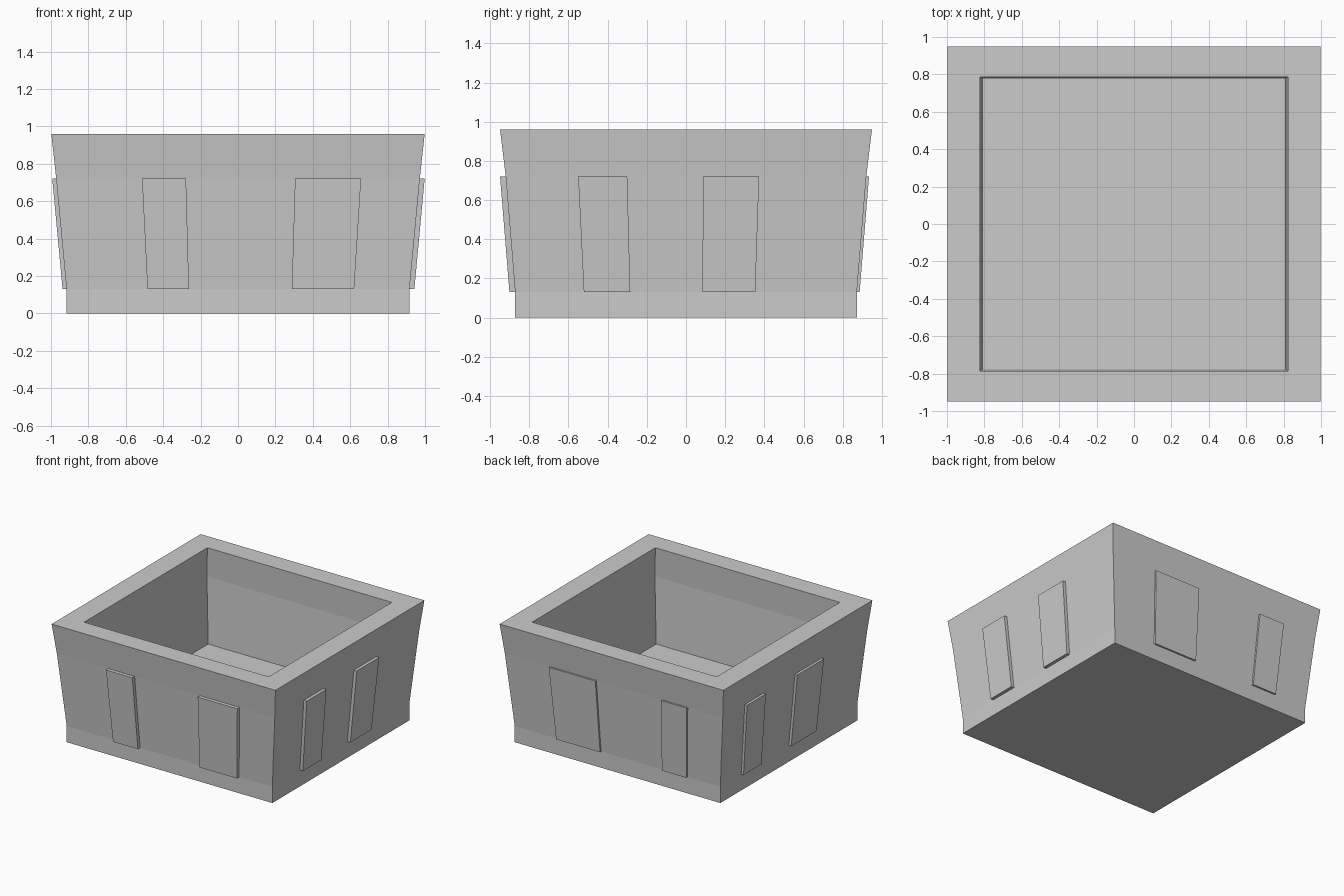
import bpy
import bmesh
from mathutils import Vector

if "Cube" in bpy.data.objects:
    bpy.data.objects.remove(bpy.data.objects["Cube"], do_unlink=True)

GREY = (0.6, 0.6, 0.6, 1.0)
mat = bpy.data.materials.new("plain_grey")
mat.use_nodes = True
mat.diffuse_color = GREY
shader = mat.node_tree.nodes["Principled BSDF"]
shader.inputs["Base Color"].default_value = GREY
shader.inputs["Roughness"].default_value = 0.8


def loft(name, rings):
    """Skin a stack of four-cornered rings and cap both ends."""
    bm = bmesh.new()
    loops = [[bm.verts.new(p) for p in ring] for ring in rings]
    for low, high in zip(loops, loops[1:]):
        for i in range(4):
            j = (i + 1) % 4
            bm.faces.new((low[i], low[j], high[j], high[i]))
    bm.faces.new(loops[0][::-1])
    bm.faces.new(loops[-1])
    bmesh.ops.recalc_face_normals(bm, faces=bm.faces)
    mesh = bpy.data.meshes.new(name)
    bm.to_mesh(mesh)
    bm.free()
    mesh.materials.append(mat)
    obj = bpy.data.objects.new(name, mesh)
    bpy.context.collection.objects.link(obj)
    return obj


def rectangle(hx, hy, z):
    return [(sx * hx, sy * hy, z) for sx, sy in ((-1, -1), (1, -1), (1, 1), (-1, 1))]


# Heights and half sizes of the wall where the panels sit
LOW, HIGH, TOP, FLOOR = 0.13, 0.72, 0.96, 0.19
LOW_X, LOW_Y = 0.917, 0.872
HIGH_X, HIGH_Y = 0.972, 0.920

# Tub: up the flared outside, over the rim, down the inside to the floor
profile = [
    (LOW_X, LOW_Y, 0), (LOW_X, LOW_Y, LOW), (HIGH_X, HIGH_Y, HIGH), (0.998, 0.949, TOP),
    (0.823, 0.785, TOP), (0.835, 0.797, HIGH), (0.81, 0.777, FLOOR),
]
loft("tub_body", [rectangle(*p) for p in profile])


def panel(name, axis, sign, start, end, thick):
    """Raised panel lying on one wall, narrowing downward with the wall."""
    def point(along, t, extra):
        half = Vector((LOW_X, LOW_Y)).lerp(Vector((HIGH_X, HIGH_Y)), t)
        p = Vector((0, 0, LOW + (HIGH - LOW) * t))
        p[axis] = sign * (half[axis] + extra)
        p[1 - axis] = along * half[1 - axis] / (HIGH_X, HIGH_Y)[1 - axis]
        return p
    corners = ((start, 0), (end, 0), (end, 1), (start, 1))
    loft(name, [[point(a, t, e) for a, t in corners] for e in (-0.01, thick)])


# Each wall: axis, side, panel thickness, spans of its two panels
walls = {
    "front": (1, -1, 0.029, ((-0.513, -0.278), (0.305, 0.658))),
    "back": (1, 1, 0.014, ((0.155, 0.57), (-0.66, -0.43))),
    "left": (0, 1, 0.026, ((-0.55, -0.30), (0.088, 0.373))),
    "right": (0, -1, 0.021, ((0.40, 0.64), (-0.34, 0.0))),
}
for side, (axis, sign, thick, spans) in walls.items():
    for label, (start, end) in zip(("first", "second"), spans):
        panel(f"{side}_{label}_panel", axis, sign, start, end, thick)
